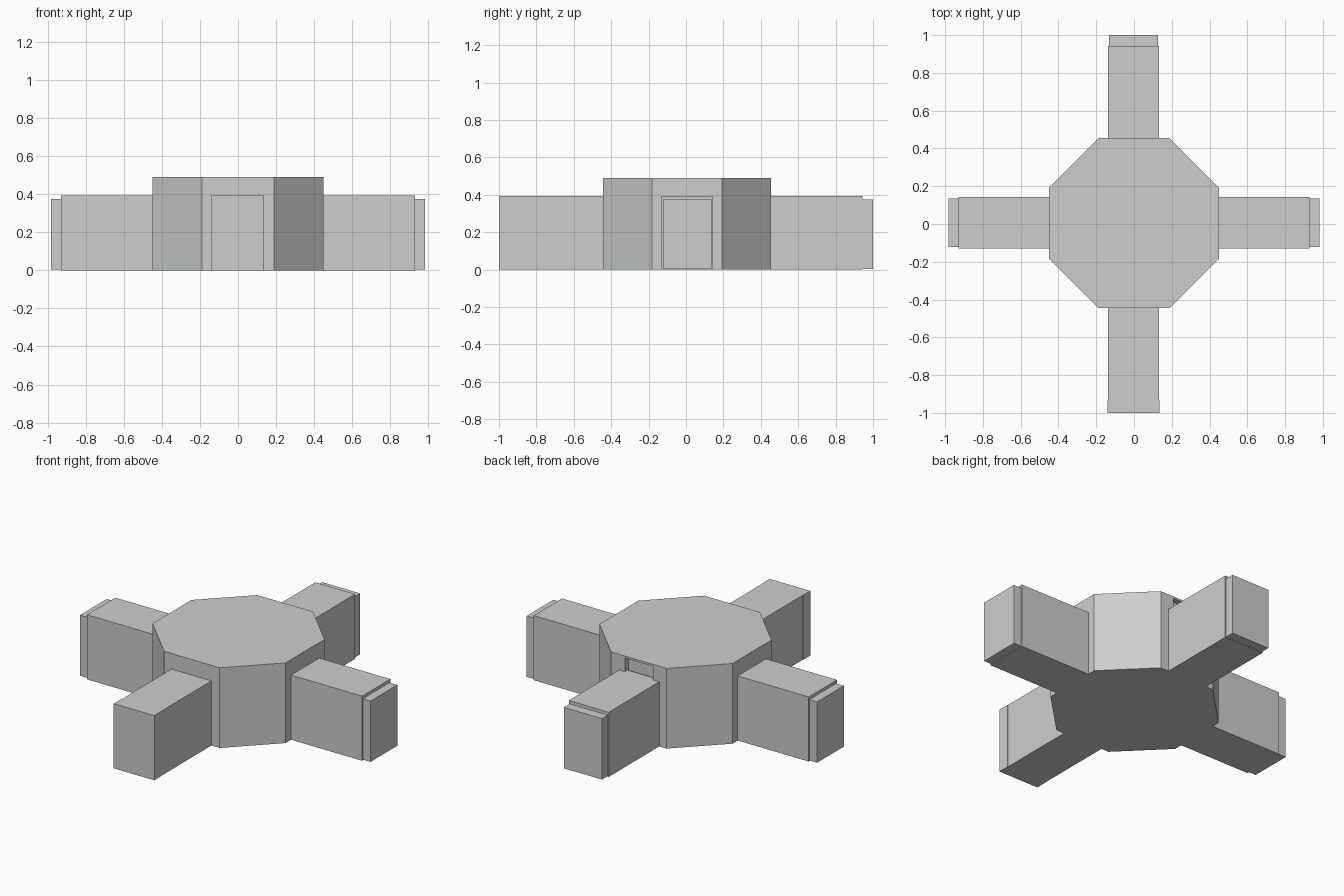
import bpy
import bmesh

cube = bpy.data.objects.get("Cube")
if cube:
    bpy.data.objects.remove(cube, do_unlink=True)

# Single plain grey
grey = bpy.data.materials.new("light_grey")
grey.use_nodes = True
colour = (0.61, 0.615, 0.62, 1)
grey.diffuse_color = colour
grey.node_tree.nodes["Principled BSDF"].inputs["Base Color"].default_value = colour


def prism(name, outline, bottom, top):
    """Extrude a flat outline straight up into a closed solid."""
    bm = bmesh.new()
    base = bm.faces.new([bm.verts.new((x, y, bottom)) for x, y in outline])
    result = bmesh.ops.extrude_face_region(bm, geom=[base])
    for v in result["geom"]:
        if isinstance(v, bmesh.types.BMVert):
            v.co.z = top
    bmesh.ops.recalc_face_normals(bm, faces=bm.faces[:])
    mesh = bpy.data.meshes.new(name)
    bm.to_mesh(mesh)
    bm.free()
    mesh.materials.append(grey)
    obj = bpy.data.objects.new(name, mesh)
    bpy.context.collection.objects.link(obj)
    return obj


def box(name, x0, x1, y0, y1, z0, z1):
    return prism(name, [(x0, y0), (x1, y0), (x1, y1), (x0, y1)], z0, z1)


# Octagonal hub with wide chamfered corners
R, C, SHIFT, HUB_TOP = 0.45, 0.188, 0.005, 0.49
octagon = [(C, -R), (R, -C), (R, C), (C, R), (-C, R), (-R, C), (-R, -C), (-C, -R)]
hub = prism("hub", [(x, y + SHIFT) for x, y in octagon], 0, HUB_TOP)

# Shallow window recess in the back wall, above the back corridor
cutter = box("window_cutter", -0.095, 0.095, R - 0.03, R + 0.1, 0.36, 0.478)
cutter.hide_render = True
cutter.hide_viewport = True
cutter.display_type = "WIRE"
cut = hub.modifiers.new("window_recess", "BOOLEAN")
cut.operation = "DIFFERENCE"
cut.solver = "EXACT"
cut.object = cutter

# Corridors reaching out from the hub, with lower end caps on three of them
ARM_TOP, CAP_TOP, INNER = 0.395, 0.376, 0.43
for side, s in (("left", 1), ("right", -1)):
    xs = sorted((s * INNER, s * 0.93))
    box(side + "_corridor", *xs, -0.13, 0.143, 0, ARM_TOP)
    xs = sorted((s * 0.92, s * 0.982))
    box(side + "_end_cap", *xs, -0.122, 0.136, 0.004, CAP_TOP)

box("back_corridor", -0.138, 0.132, INNER, 0.943, 0, ARM_TOP)
box("back_end_cap", -0.132, 0.126, 0.93, 1.0, 0.004, CAP_TOP)

box("front_corridor", -0.138, 0.132, -0.93, -INNER, 0, ARM_TOP)
box("front_end_cap", -0.14, 0.134, -1.0, -0.93, 0, ARM_TOP)
